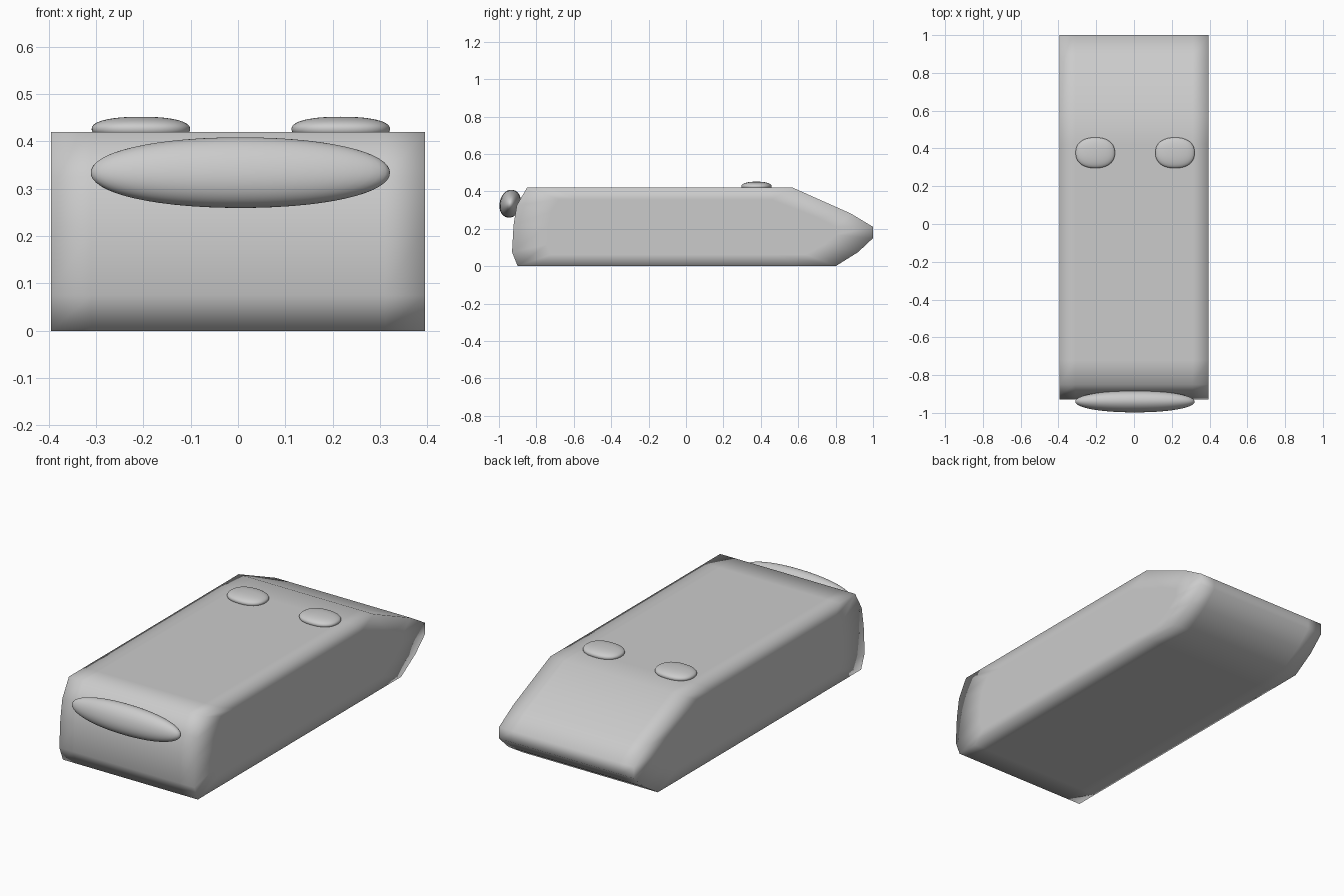
import bpy, bmesh, math
from mathutils import Matrix

if "Cube" in bpy.data.objects:
    bpy.data.objects.remove(bpy.data.objects["Cube"])


def finish(name, bm):
    bmesh.ops.recalc_face_normals(bm, faces=bm.faces)
    for f in bm.faces:
        f.smooth = True
    mesh = bpy.data.meshes.new(name)
    bm.to_mesh(mesh)
    bm.free()
    ob = bpy.data.objects.new(name, mesh)
    bpy.context.collection.objects.link(ob)
    return ob


def rounded_blob(name, centre, half, power, tilt=0):
    # Squashed sphere; powers above 2 make an axis pair squarer
    bm = bmesh.new()
    bmesh.ops.create_uvsphere(bm, u_segments=48, v_segments=32, radius=1)
    for v in bm.verts:
        length = sum(abs(c) ** power for c in v.co) ** (1 / power)
        v.co /= length
        v.co = [c * h for c, h in zip(v.co, half)]
    bm.transform(Matrix.Translation(centre) @ Matrix.Rotation(tilt, 4, 'X'))
    return finish(name, bm)


# Wedge-nosed body: side profile (y, z) run across x, softly shaded
profile = [(-0.90, 0.0), (-0.93, 0.075), (-0.922, 0.22), (-0.905, 0.325),
           (-0.85, 0.42), (-0.72, 0.42), (0.42, 0.42), (0.57, 0.42),
           (0.88, 0.282), (1.0, 0.21), (1.0, 0.15), (0.92, 0.075),
           (0.80, 0.0), (0.60, 0.0), (-0.78, 0.0)]
sections = [(-0.395, True), (-0.395, False), (-0.31, False),
            (0.31, False), (0.395, False), (0.395, True)]
bm = bmesh.new()
loops = []
for x, inset in sections:
    sy, sz = (0.8, 0.7) if inset else (1, 1)
    loops.append([bm.verts.new((x, y * sy, 0.21 + (z - 0.21) * sz))
                  for y, z in profile])
n = len(profile)
for a, b in zip(loops, loops[1:]):
    for i in range(n):
        j = (i + 1) % n
        bm.faces.new((a[i], a[j], b[j], b[i]))
bm.faces.new(loops[0])
bm.faces.new(loops[-1])
finish("body", bm)

# Rounded bar on the front face
rounded_blob("front_bar", (0.005, -0.94, 0.334), (0.316, 0.056, 0.075), 2.1,
             math.radians(-12))

# Pair of low buttons on the top
for side, x in (("left", -0.205), ("right", 0.217)):
    rounded_blob(f"{side}_button", (x, 0.377, 0.426), (0.104, 0.081, 0.026), 2.3)
